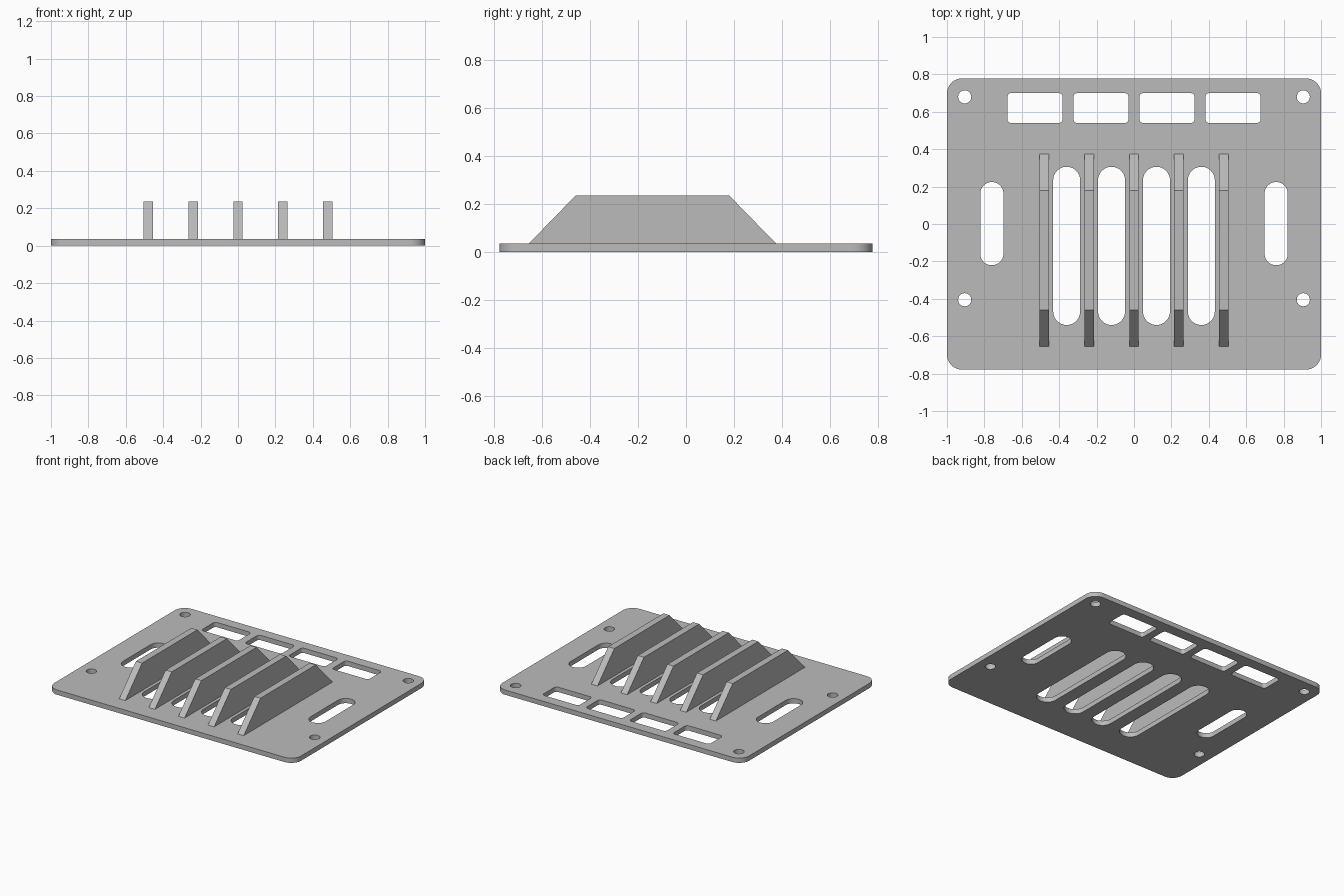
import bpy
from math import sin, cos, pi

cube = bpy.data.objects.get("Cube")
if cube:
    bpy.data.objects.remove(cube, do_unlink=True)

THICK = 0.035

grey = bpy.data.materials.new("plain grey")
grey.use_nodes = True
colour = (0.5, 0.5, 0.5, 1)
grey.diffuse_color = colour
grey.node_tree.nodes["Principled BSDF"].inputs["Base Color"].default_value = colour


def rounded_rect(cx, cy, w, h, r, steps=10):
    """Outline of a rectangle with rounded corners (a slot or circle when r is half the width)."""
    pts = []
    for i, (sx, sy) in enumerate([(1, 1), (-1, 1), (-1, -1), (1, -1)]):
        ox, oy = cx + sx * (w / 2 - r), cy + sy * (h / 2 - r)
        for k in range(steps + 1):
            a = (i + k / steps) * pi / 2
            p = (ox + r * cos(a), oy + r * sin(a))
            if not pts or abs(p[0] - pts[-1][0]) + abs(p[1] - pts[-1][1]) > 1e-5:
                pts.append(p)
    if abs(pts[0][0] - pts[-1][0]) + abs(pts[0][1] - pts[-1][1]) < 1e-5:
        pts.pop()
    return pts


def extruded(name, outlines, depth):
    """Solid from a filled outline; inner outlines become holes."""
    curve = bpy.data.curves.new(name, 'CURVE')
    curve.dimensions = '2D'
    curve.fill_mode = 'BOTH'
    curve.extrude = depth / 2
    for pts in outlines:
        s = curve.splines.new('POLY')
        s.points.add(len(pts) - 1)
        for p, (x, y) in zip(s.points, pts):
            p.co = (x, y, 0, 1)
        s.use_cyclic_u = True
    temp = bpy.data.objects.new(name + " outline", curve)
    bpy.context.collection.objects.link(temp)
    bpy.context.view_layer.update()
    graph = bpy.context.evaluated_depsgraph_get()
    mesh = bpy.data.meshes.new_from_object(temp.evaluated_get(graph))
    bpy.data.objects.remove(temp, do_unlink=True)
    mesh.materials.clear()
    mesh.materials.append(grey)
    obj = bpy.data.objects.new(name, mesh)
    bpy.context.collection.objects.link(obj)
    bpy.ops.object.select_all(action='DESELECT')
    obj.select_set(True)
    bpy.context.view_layer.objects.active = obj
    # Weld the caps to the walls and face everything outward
    bpy.ops.object.mode_set(mode='EDIT')
    bpy.ops.mesh.select_all(action='SELECT')
    bpy.ops.mesh.remove_doubles(threshold=0.0001)
    bpy.ops.mesh.normals_make_consistent(inside=False)
    bpy.ops.object.mode_set(mode='OBJECT')
    bpy.ops.object.shade_smooth_by_angle(angle=pi / 6)
    return obj


# Base plate outline
outlines = [rounded_rect(0, 0, 2, 1.556, 0.08)]
for side in (-1, 1):
    # Screw holes and side handle slots
    for y in (0.68, -0.405):
        outlines.append(rounded_rect(side * 0.905, y, 0.07, 0.07, 0.035))
    outlines.append(rounded_rect(side * 0.76, 0.002, 0.124, 0.445, 0.062))
    # Long slots between the fins, and the row of windows at the back
    for i in (0.5, 1.5):
        outlines.append(rounded_rect(side * i * 0.24, -0.117, 0.144, 0.846, 0.072))
        outlines.append(rounded_rect(side * i * 0.353, 0.62, 0.296, 0.16, 0.022))
plate = extruded("base_plate", outlines, THICK)
plate.location.z = THICK / 2

# Upright fins with sloping ends
profile = [(-0.655, THICK), (0.375, THICK), (0.18, 0.235), (-0.46, 0.235)]
for i in range(5):
    fin = extruded(f"fin_{i + 1}", [profile], 0.05)
    fin.rotation_euler = (pi / 2, 0, pi / 2)
    fin.location.x = (i - 2) * 0.24
